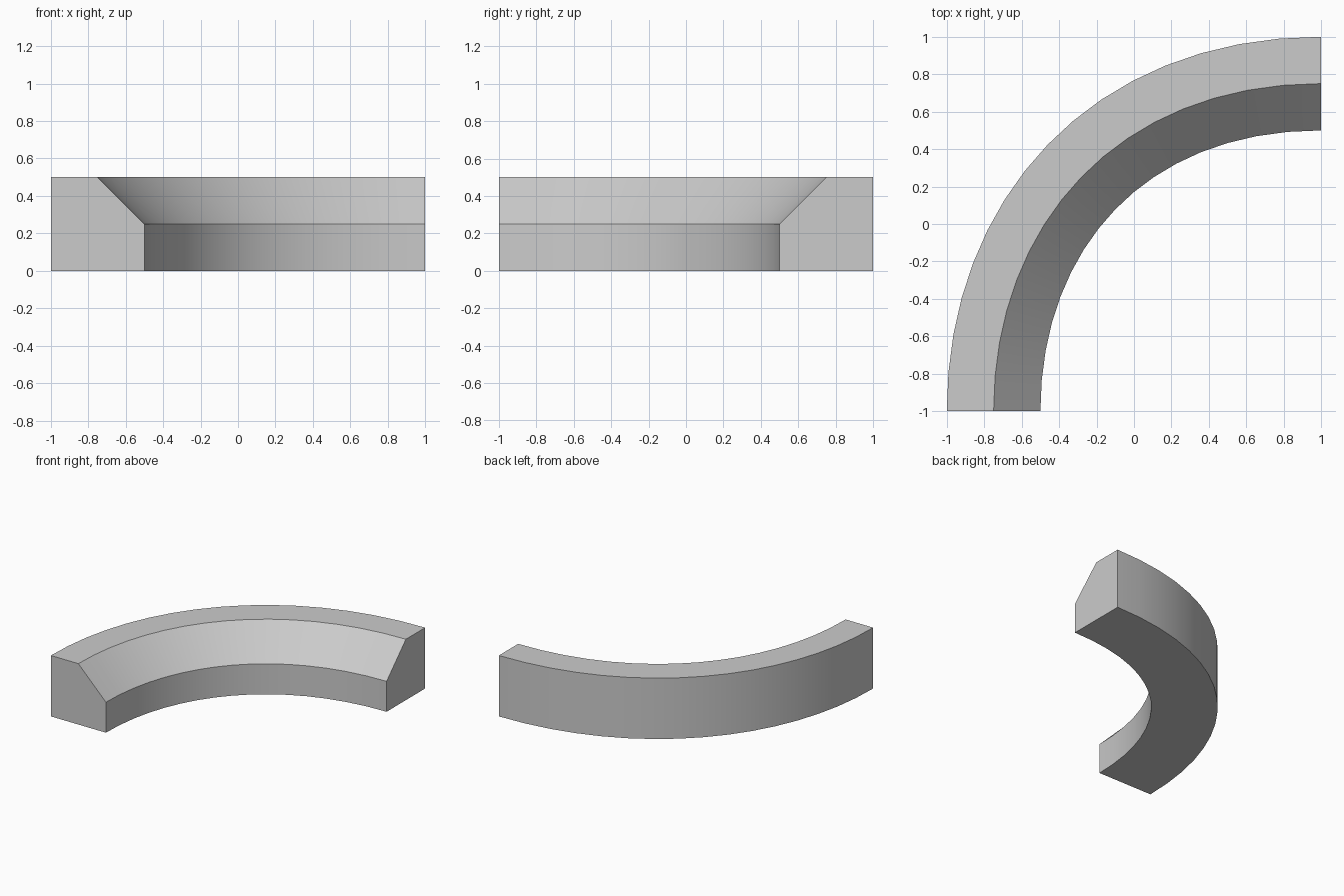
import bpy, bmesh
from mathutils import Vector

if "Cube" in bpy.data.objects:
    bpy.data.objects.remove(bpy.data.objects["Cube"])

SEGMENTS = 16
# Outer edge of the quarter bend, as a cubic path
P = [Vector(p) for p in ((1, 1), (-0.23, 1), (-1, 0.13), (-1, -1))]
# Cross-section: (distance inward from the outer edge, height)
PROFILE = [(0, 0), (0.5, 0), (0.5, 0.25), (0.25, 0.5), (0, 0.5)]


def path(t):
    s = 1 - t
    pos = P[0]*s**3 + P[1]*3*s*s*t + P[2]*3*s*t*t + P[3]*t**3
    tan = (P[1]-P[0])*s*s + (P[2]-P[1])*2*s*t + (P[3]-P[2])*t*t
    tan.normalize()
    return pos, Vector((-tan.y, tan.x))


# Sweep the chamfered section along the path
bm = bmesh.new()
rings = []
for i in range(SEGMENTS + 1):
    pos, inward = path(i / SEGMENTS)
    ring = []
    for d, z in PROFILE:
        p = pos + inward * d
        ring.append(bm.verts.new((p.x, p.y, z)))
    rings.append(ring)
n = len(PROFILE)
for a, b in zip(rings, rings[1:]):
    for j in range(n):
        k = (j + 1) % n
        bm.faces.new((a[j], a[k], b[k], b[j]))

# Flat end caps
bm.faces.new(rings[0])
bm.faces.new(rings[-1])
bmesh.ops.recalc_face_normals(bm, faces=bm.faces)

mesh = bpy.data.meshes.new("curved_curb")
bm.to_mesh(mesh)
bm.free()
curb = bpy.data.objects.new("curved_curb", mesh)
bpy.context.collection.objects.link(curb)
bpy.context.view_layer.objects.active = curb
curb.select_set(True)
bpy.ops.object.shade_smooth_by_angle(angle=0.52)
